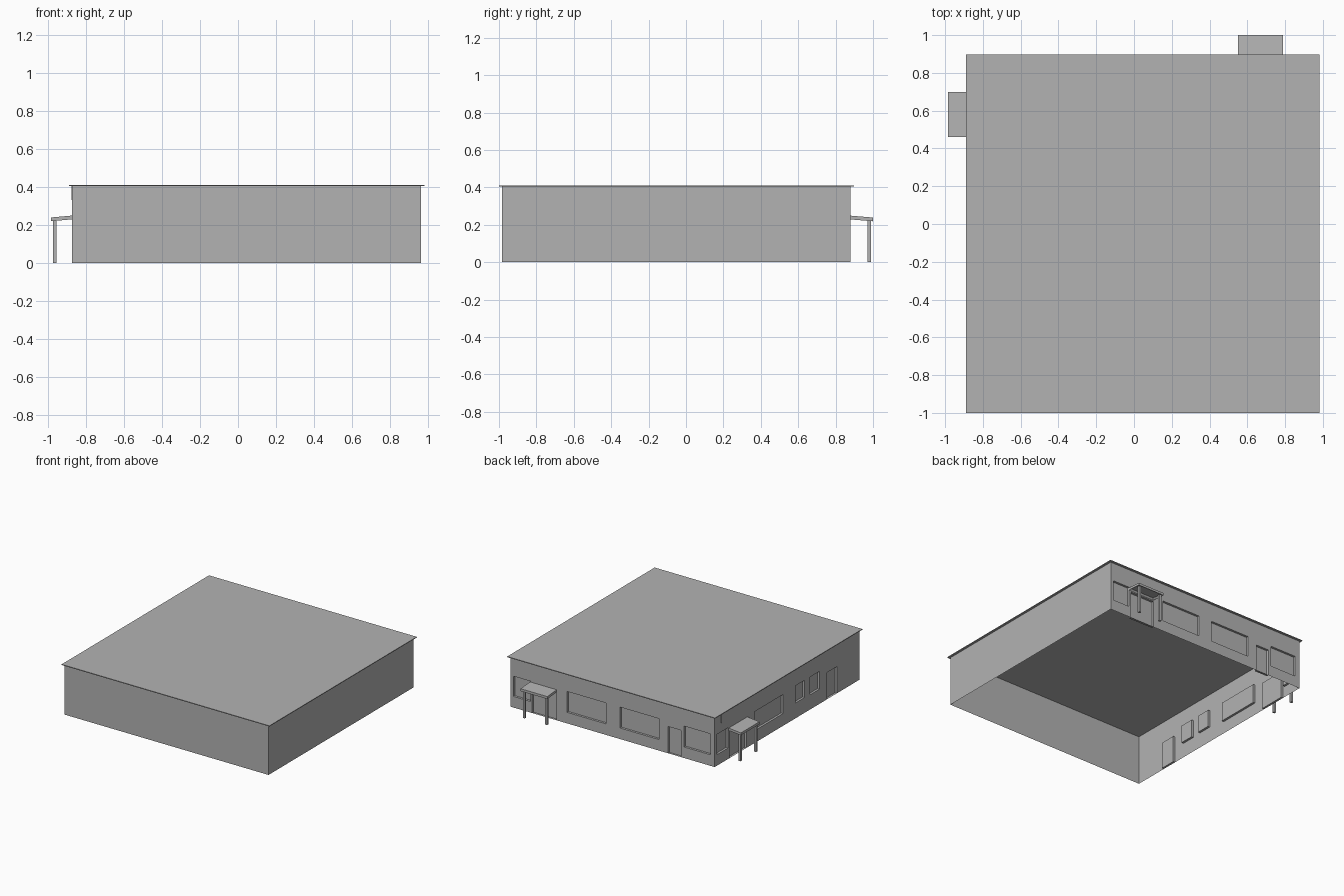
import bpy
import bmesh
from mathutils import Vector, Matrix

default = bpy.data.objects.get("Cube")
if default:
    bpy.data.objects.remove(default)

# Single matte grey for the whole building
grey = bpy.data.materials.new("plain_grey")
grey.use_nodes = True
colour = (0.45, 0.45, 0.45, 1)
grey.diffuse_color = colour
grey.node_tree.nodes["Principled BSDF"].inputs["Base Color"].default_value = colour

LEFT, RIGHT, FRONT, BACK = 0.965, -0.875, -0.985, 0.88
HEIGHT, RECESS = 0.405, 0.018


def finish(name, bm):
    mesh = bpy.data.meshes.new(name)
    bm.to_mesh(mesh)
    bm.free()
    mesh.materials.append(grey)
    obj = bpy.data.objects.new(name, mesh)
    bpy.context.collection.objects.link(obj)
    return obj


def box(name, low, high):
    low, high = Vector(low), Vector(high)
    bm = bmesh.new()
    bmesh.ops.create_cube(bm, size=1, matrix=Matrix.Translation((low + high) / 2)
                          @ Matrix.Diagonal((*(high - low), 1)))
    return finish(name, bm)


def wall(name, start, end, openings=()):
    """Sheet wall with recessed panels; openings are (s0, s1, z0, z1) along it."""
    start, end = Vector((*start, 0)), Vector((*end, 0))
    along = (end - start).normalized()
    inward = Vector((-along.y, along.x, 0))
    bm = bmesh.new()

    def point(s, z, d=0):
        return start + along * s + inward * d + Vector((0, 0, z))

    def quad(points):
        bm.faces.new([bm.verts.new(p) for p in points])

    cuts_s = sorted({0, (end - start).length, *(s for o in openings for s in o[:2])})
    cuts_z = sorted({0, HEIGHT, *(z for o in openings for z in o[2:])})
    for a, b in zip(cuts_s, cuts_s[1:]):
        for c, d in zip(cuts_z, cuts_z[1:]):
            s, z = (a + b) / 2, (c + d) / 2
            if not any(o[0] < s < o[1] and o[2] < z < o[3] for o in openings):
                quad([point(a, c), point(b, c), point(b, d), point(a, d)])
    for a, b, c, d in openings:
        rim = [(a, c), (b, c), (b, d), (a, d)]
        quad([point(*p, RECESS) for p in rim])
        for p, q in zip(rim, rim[1:] + rim[:1]):
            quad([point(*p), point(*q), point(*q, RECESS), point(*p, RECESS)])
    bmesh.ops.remove_doubles(bm, verts=bm.verts, dist=0.0001)
    finish(name, bm)


def spans(origin, items):
    """Turn world coordinates into distances from the wall start."""
    return [(origin - hi, origin - lo, z0, z1) for hi, lo, z0, z1 in items]


# Windows and doors: high edge, low edge, sill, head
back_openings = spans(LEFT, [
    (0.94, 0.785, 0.09, 0.255), (0.77, 0.55, 0, 0.22),
    (0.455, 0.105, 0.09, 0.26), (-0.02, -0.375, 0.09, 0.26),
    (-0.455, -0.572, 0, 0.218), (-0.6, -0.835, 0.09, 0.26)])
side_openings = spans(BACK, [
    (0.85, 0.71, 0.09, 0.255), (0.69, 0.47, 0, 0.22),
    (0.365, 0, 0.1, 0.255), (-0.16, -0.275, 0.125, 0.265),
    (-0.35, -0.468, 0.12, 0.265), (-0.565, -0.695, 0, 0.218)])

wall("front_wall", (RIGHT, FRONT), (LEFT, FRONT))
wall("left_wall", (LEFT, FRONT), (LEFT, BACK))
wall("back_wall", (LEFT, BACK), (RIGHT, BACK), back_openings)
wall("right_wall", (RIGHT, BACK), (RIGHT, FRONT), side_openings)

# Thin flat roof with a small overhang
box("roof", (-0.89, -1, HEIGHT), (0.983, 0.898, HEIGHT + 0.006))

# Short drain stub under the eave
box("drain_stub", (-0.879, 0.795, 0.33), (RIGHT, 0.801, HEIGHT))


def canopy(name, place, width=0.24, depth=0.115):
    """Sloped porch cover with a hollow underside and two posts, facing local +y."""
    bm = bmesh.new()
    bmesh.ops.create_cube(bm, size=1, matrix=Matrix.Translation((0, depth / 2, 0.239))
                          @ Matrix.Diagonal((width, depth, 0.02, 1)))
    for v in bm.verts:
        if v.co.y > depth / 2:
            v.co.z -= 0.01
    under = min(bm.faces, key=lambda f: f.calc_center_median().z)
    bmesh.ops.inset_region(bm, faces=[under], thickness=0.014)
    for v in under.verts:
        v.co.z += 0.013
    finish(name + "_cover", bm).matrix_world = place
    for side in (-1, 1):
        x, y = side * (width / 2 - 0.02), depth - 0.02
        post = box(name + "_post", (x - 0.009, y - 0.009, 0), (x + 0.009, y + 0.009, 0.224))
        post.matrix_world = place


canopy("back_canopy", Matrix.Translation((0.67, BACK, 0)), depth=0.12)
canopy("right_canopy", Matrix.Translation((RIGHT, 0.58, 0))
       @ Matrix.Rotation(1.570796, 4, "Z"), depth=0.11)
